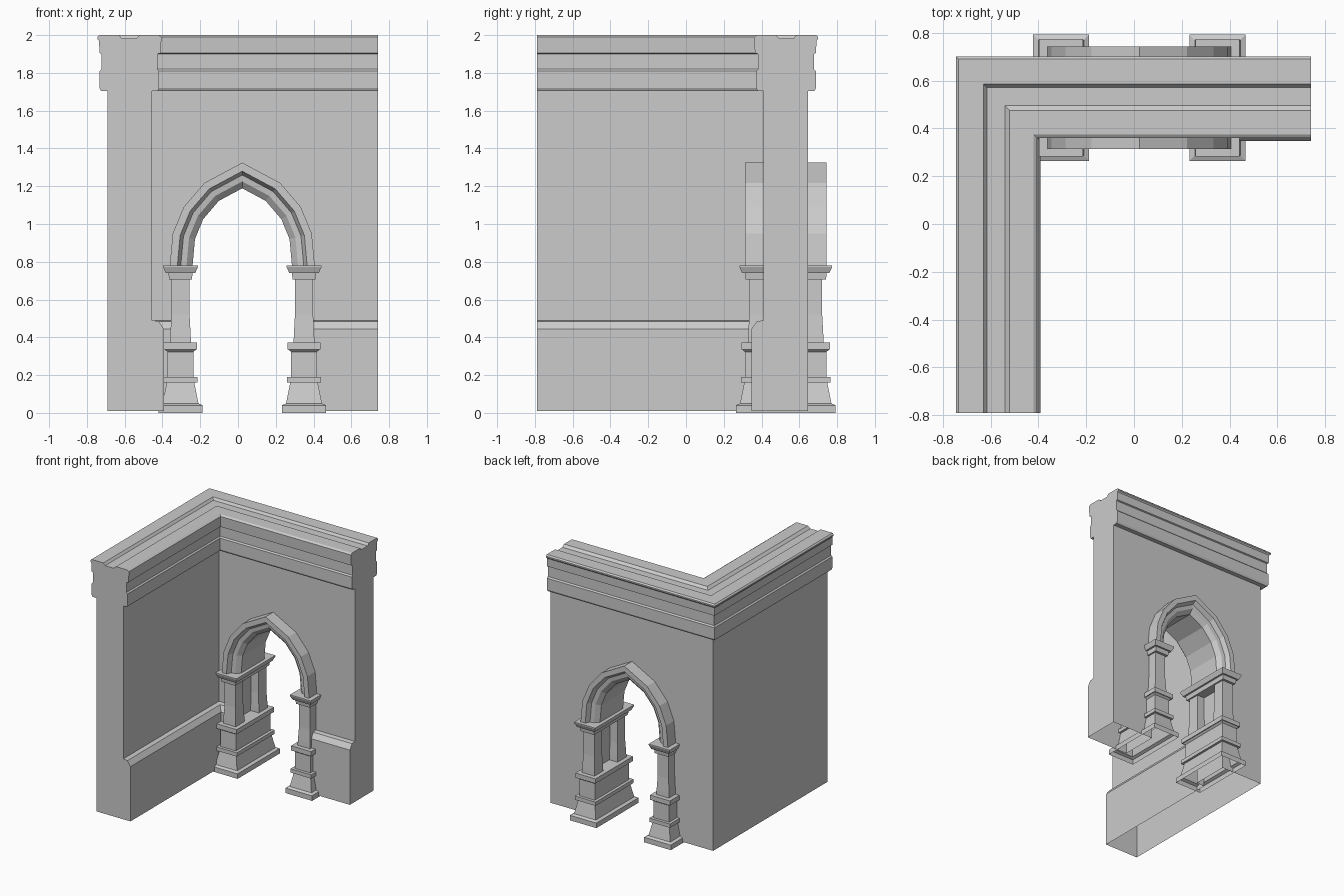
import bpy, bmesh
from mathutils import Vector

cube = bpy.data.objects.get("Cube")
if cube:
    bpy.data.objects.remove(cube)

stone = bpy.data.materials.new("grey_stone")
stone.use_nodes = True
GREY = (0.6, 0.6, 0.6, 1)
stone.diffuse_color = GREY
stone.node_tree.nodes["Principled BSDF"].inputs["Base Color"].default_value = GREY


def loft(name, rings, start_cap=True, end_cap=True):
    """Join equal closed rings of points into a flat-shaded skin."""
    bm = bmesh.new()
    loops = [[bm.verts.new(p) for p in ring] for ring in rings]
    for a, b in zip(loops, loops[1:]):
        for i in range(len(a)):
            j = (i + 1) % len(a)
            bm.faces.new((a[i], a[j], b[j], b[i]))
    if start_cap:
        bm.faces.new(loops[0][::-1])
    if end_cap:
        bm.faces.new(loops[-1])
    bmesh.ops.recalc_face_normals(bm, faces=bm.faces)
    mesh = bpy.data.meshes.new(name)
    bm.to_mesh(mesh)
    bm.free()
    mesh.materials.append(stone)
    obj = bpy.data.objects.new(name, mesh)
    bpy.context.collection.objects.link(obj)
    return obj


DOOR_X, MID_Y = 0.0225, 0.528     # doorway centre, wall centre line
OUT_X, OUT_Y = -0.69, 0.645       # outer wall faces

# Wall with moulded base and cornice: (distance in from outer face, height)
wall_profile = [
    (0, 0.01), (0, 1.705), (-0.035, 1.705), (-0.043, 1.72), (-0.043, 1.81),
    (-0.033, 1.82), (-0.033, 1.9), (-0.043, 1.905), (-0.046, 1.97),
    (-0.055, 1.98), (-0.055, 1.99), (-0.045, 2), (0.06, 2), (0.075, 1.982),
    (0.15, 1.982), (0.17, 2), (0.27, 2), (0.285, 1.99), (0.28, 1.905),
    (0.263, 1.9), (0.263, 1.82), (0.273, 1.81), (0.273, 1.72), (0.265, 1.705),
    (0.235, 1.705), (0.235, 0.49), (0.27, 0.485), (0.298, 0.445), (0.298, 0.01)]
wall = loft("corner_wall", [
    [(OUT_X + d, -0.79, z) for d, z in wall_profile],
    [(OUT_X + d, OUT_Y - d, z) for d, z in wall_profile],
    [(0.74, OUT_Y - d, z) for d, z in wall_profile]])

# Pointed arch outline, half then mirrored
half = [(-0.384, 0.775), (-0.368, 0.95), (-0.31, 1.09), (-0.2, 1.218), (0, 1.325)]
outline = [Vector(p) for p in half + [(-x, z) for x, z in half[-2::-1]]]


def inset(dist):
    """Outline moved inward by dist with mitred corners."""
    result = []
    for i, p in enumerate(outline):
        before = outline[i] - outline[i - 1] if i else Vector((0, 1))
        after = outline[i + 1] - p if i < len(outline) - 1 else Vector((0, -1))
        n1, n2 = (Vector((v.y, -v.x)).normalized() for v in (before, after))
        mitre = (n1 + n2).normalized()
        result.append(p + mitre * dist / mitre.dot(n1))
    return result


# Doorway opening cut through the wall
hole = [(p.x, p.y) for p in inset(0.04)]
hole = [(hole[0][0], -0.2)] + hole + [(hole[-1][0], -0.2)]
cutter = loft("doorway_cutter", [[(DOOR_X + x, y, z) for x, z in hole]
                                 for y in (0.2, 0.9)])
cut = wall.modifiers.new("doorway", "BOOLEAN")
cut.operation, cut.solver, cut.object = "DIFFERENCE", "EXACT", cutter
bpy.context.view_layer.update()
mesh = bpy.data.meshes.new_from_object(
    wall.evaluated_get(bpy.context.evaluated_depsgraph_get()))
wall.modifiers.clear()
wall.data = mesh
bpy.data.objects.remove(cutter)

# Underside of the wall is open
bm = bmesh.new()
bm.from_mesh(mesh)
under = [f for f in bm.faces if f.normal.z < -0.9 and f.calc_center_median().z < 0.02]
bmesh.ops.delete(bm, geom=under, context="FACES")
bm.to_mesh(mesh)
bm.free()

# Moulded arch: (inset from outline, half depth), mirrored front to back
section = [(0, 0.215), (0.04, 0.215), (0.058, 0.18), (0.088, 0.175), (0.12, 0.145)]
section += [(d, -y) for d, y in section[::-1]]
columns = [(inset(d), y) for d, y in section]
loft("pointed_arch", [[(DOOR_X + line[i].x, MID_Y + y, line[i].y) for line, y in columns]
                      for i in range(len(outline))])


def stack(name, x, y, levels, depth, start_cap=True):
    """Rectangular moulded block; levels are (half width, height)."""
    corners = ((-1, -1), (1, -1), (1, 1), (-1, 1))
    loft(name, [[(x + sx * w, y + sy * (w + depth), z) for sx, sy in corners]
                for w, z in levels], start_cap)


pedestal = [(0.117, 0), (0.117, 0.04), (0.095, 0.05), (0.073, 0.16), (0.091, 0.16),
            (0.091, 0.19), (0.068, 0.19), (0.068, 0.322), (0.082, 0.335),
            (0.088, 0.335), (0.088, 0.372)]
shaft = [(0.055, 0.37), (0.054, 0.41), (0.048, 0.52), (0.048, 0.71)]
capital = [(0.06, 0.705), (0.064, 0.74), (0.078, 0.74), (0.092, 0.772), (0.092, 0.78)]

# Paired columns on a shared pedestal and capital, each side of the doorway
for side, sx in (("right", -1), ("left", 1)):
    x = DOOR_X + sx * 0.327
    stack(side + "_pedestal", x, MID_Y, pedestal, 0.147, start_cap=False)
    stack(side + "_capital", x, MID_Y, capital, 0.153)
    for end, sy in (("front", -1), ("back", 1)):
        stack(f"{side}_{end}_shaft", x, MID_Y + sy * 0.145, shaft, 0)
